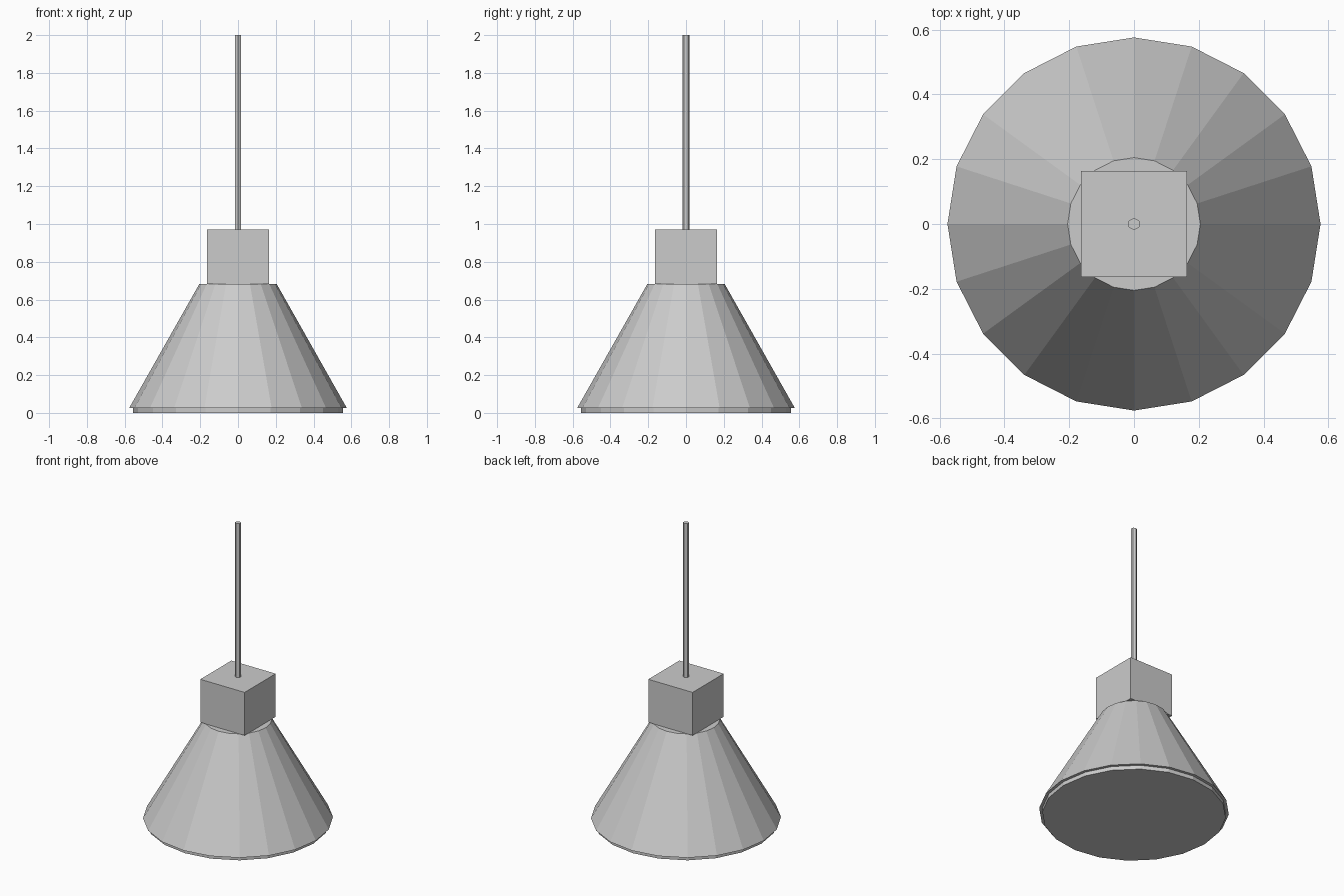
import bpy

if "Cube" in bpy.data.objects:
    bpy.data.objects.remove(bpy.data.objects["Cube"])


def tapered(name, sides, r_bottom, r_top, z0, z1):
    """Flat-shaded capped prism or cone frustum between two heights."""
    bpy.ops.mesh.primitive_cone_add(
        vertices=sides, radius1=r_bottom, radius2=r_top,
        depth=z1 - z0, location=(0, 0, (z0 + z1) / 2))
    bpy.context.object.name = name


# Light panel under the shade
tapered("light_panel", 20, 0.557, 0.557, 0.0, 0.026)

# Conical lamp shade
tapered("shade", 20, 0.576, 0.205, 0.026, 0.682)

# Square socket housing
bpy.ops.mesh.primitive_cube_add(size=1, location=(0, 0, (0.682 + 0.97) / 2))
housing = bpy.context.object
housing.name = "socket_housing"
housing.scale = (0.328, 0.328, 0.97 - 0.682)

# Hexagonal hanging rod
tapered("hanging_rod", 6, 0.019, 0.019, 0.97, 2.0)
